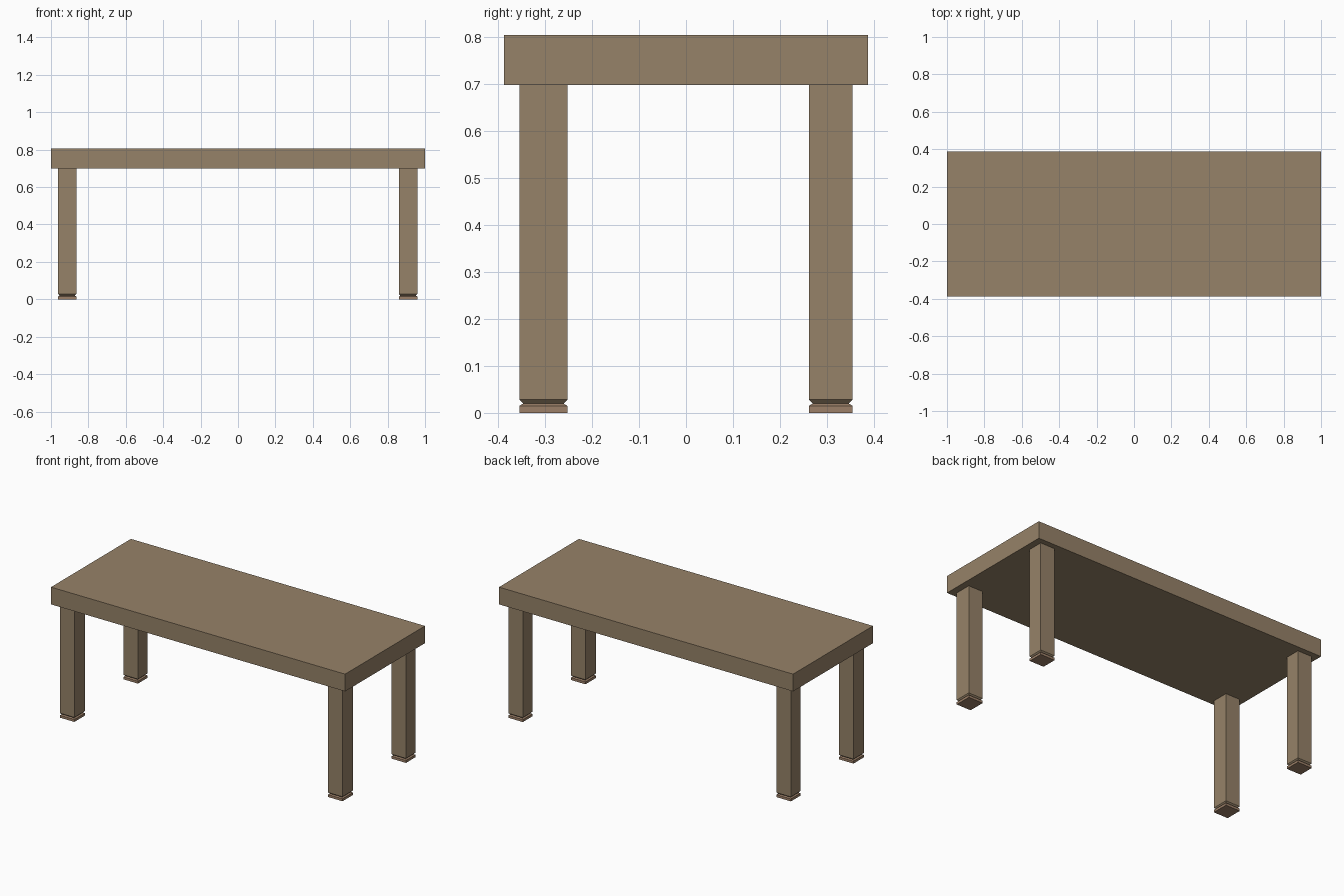
import bpy, bmesh

if "Cube" in bpy.data.objects:
    bpy.data.objects.remove(bpy.data.objects["Cube"])


def material(name, rgb):
    m = bpy.data.materials.new(name)
    m.diffuse_color = (*rgb, 1.0)
    m.use_nodes = True
    m.node_tree.nodes["Principled BSDF"].inputs["Base Color"].default_value = m.diffuse_color
    return m


wood = material("brown wood", (0.305, 0.223, 0.138))
pad = material("reddish brown foot", (0.335, 0.216, 0.138))


def stacked_block(name, x0, x1, y0, y1, rings, mat):
    """Closed rectangular column from (z, inset) rings, bottom to top."""
    bm = bmesh.new()
    loops = []
    for z, i in rings:
        corners = ((x0 + i, y0 + i), (x1 - i, y0 + i), (x1 - i, y1 - i), (x0 + i, y1 - i))
        loops.append([bm.verts.new((x, y, z)) for x, y in corners])
    bm.faces.new(loops[0][::-1])
    bm.faces.new(loops[-1])
    for a, b in zip(loops, loops[1:]):
        for k in range(4):
            n = (k + 1) % 4
            bm.faces.new((a[k], a[n], b[n], b[k]))
    bmesh.ops.recalc_face_normals(bm, faces=bm.faces)
    mesh = bpy.data.meshes.new(name)
    bm.to_mesh(mesh)
    bm.free()
    mesh.materials.append(mat)
    ob = bpy.data.objects.new(name, mesh)
    bpy.context.collection.objects.link(ob)
    return ob


# Thick table top
stacked_block("table_top", -1.0, 1.0, -0.388, 0.388, [(0.699, 0), (0.805, 0)], wood)

# Four square legs, tapering into a narrow groove above a foot pad
for side, x0, x1 in (("left", -0.962, -0.864), ("right", 0.861, 0.959)):
    for end, y0, y1 in (("front", -0.355, -0.253), ("back", 0.262, 0.355)):
        stacked_block(f"{end}_{side}_leg", x0, x1, y0, y1,
                      [(0.020, 0.008), (0.028, 0), (0.699, 0)], wood)
        stacked_block(f"{end}_{side}_foot", x0, x1, y0, y1,
                      [(0.0, 0), (0.015, 0), (0.020, 0.008)], pad)
